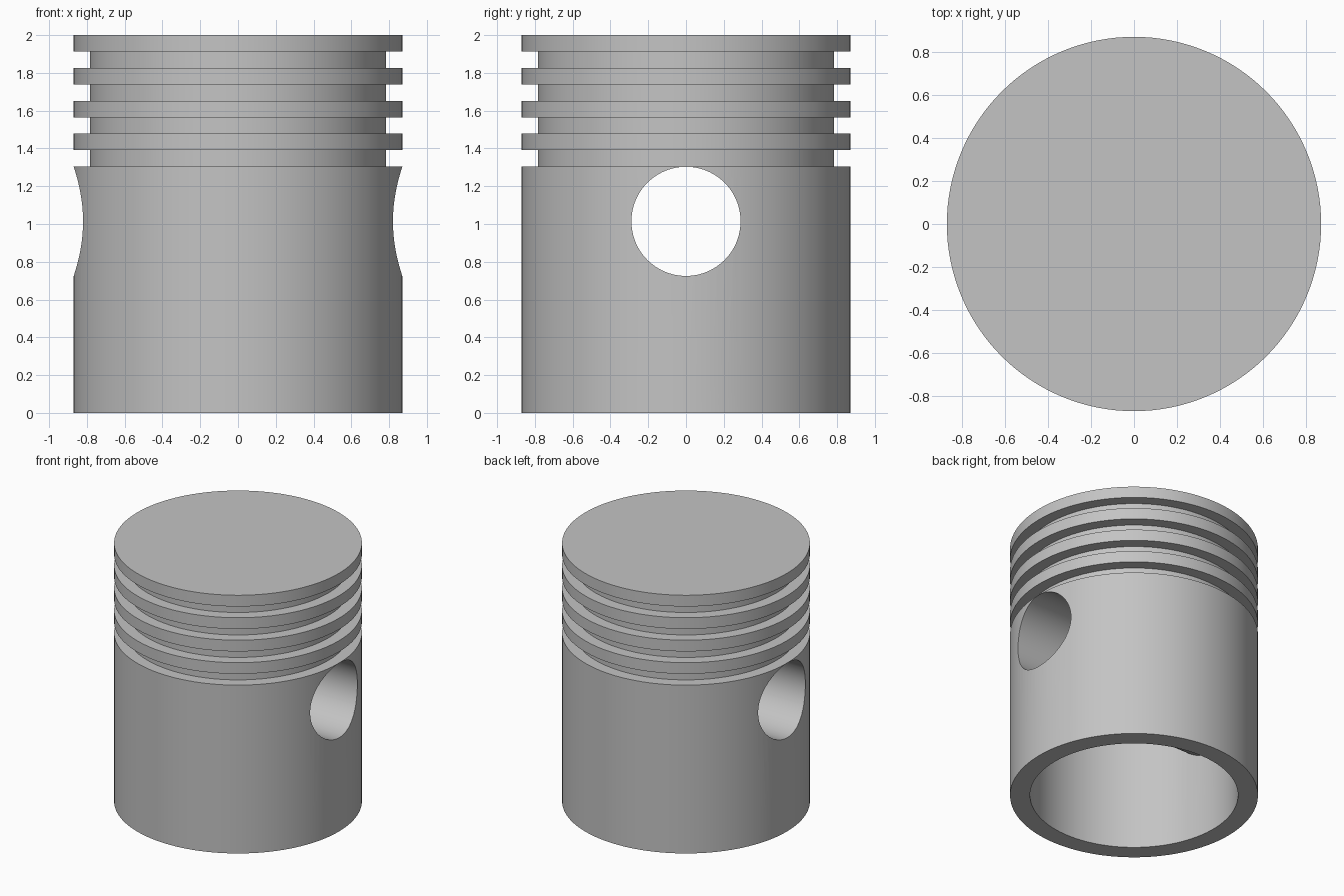
import bpy
import bmesh
import math
from mathutils import Matrix

if "Cube" in bpy.data.objects:
    bpy.data.objects.remove(bpy.data.objects["Cube"])

RADIUS, GROOVE_R, INNER_R = 0.87, 0.783, 0.73
HEIGHT, BAND, CEILING = 2.0, 0.087, 1.86
PIN_Z, BORE_R, BOSS_R = 1.014, 0.289, 0.39

metal = bpy.data.materials.new("grey_metal")
metal.use_nodes = True
colour = (0.55, 0.55, 0.55, 1)
metal.diffuse_color = colour
metal.node_tree.nodes["Principled BSDF"].inputs["Base Color"].default_value = colour


def add_object(name, bm):
    bmesh.ops.recalc_face_normals(bm, faces=bm.faces)
    mesh = bpy.data.meshes.new(name)
    bm.to_mesh(mesh)
    bm.free()
    mesh.materials.append(metal)
    obj = bpy.data.objects.new(name, mesh)
    bpy.context.collection.objects.link(obj)
    return obj


def lathe(name, profile, steps=128):
    bm = bmesh.new()
    verts = [bm.verts.new((r, 0, z)) for r, z in profile]
    edges = [bm.edges.new(pair) for pair in zip(verts, verts[1:])]
    bmesh.ops.spin(bm, geom=verts + edges, cent=(0, 0, 0), axis=(0, 0, 1),
                   angle=math.tau, steps=steps, use_duplicate=False)
    bmesh.ops.remove_doubles(bm, verts=bm.verts, dist=0.0001)
    return add_object(name, bm)


def pin_cylinder(name, radius, length):
    bm = bmesh.new()
    place = Matrix.Translation((0, 0, PIN_Z)) @ Matrix.Rotation(math.pi / 2, 4, 'Y')
    bmesh.ops.create_cone(bm, cap_ends=True, segments=96, radius1=radius,
                          radius2=radius, depth=length, matrix=place)
    return add_object(name, bm)


def combine(target, tool, operation):
    mod = target.modifiers.new(tool.name, 'BOOLEAN')
    mod.operation = operation
    mod.solver = 'EXACT'
    mod.object = tool
    bpy.context.view_layer.objects.active = target
    bpy.ops.object.modifier_apply(modifier=mod.name)
    bpy.data.objects.remove(tool)


# Hollow body: flat crown, four ring grooves, skirt and open underside
profile = [(0, HEIGHT), (RADIUS, HEIGHT)]
for i in range(4):
    top = HEIGHT - BAND * (2 * i + 1)
    profile += [(RADIUS, top), (GROOVE_R, top),
                (GROOVE_R, top - BAND), (RADIUS, top - BAND)]
profile += [(RADIUS, 0), (INNER_R, 0), (INNER_R, CEILING), (0, CEILING)]
body = lathe("piston_body", profile)

# Pin boss across the inside, then the bore right through it
combine(body, pin_cylinder("pin_boss", BOSS_R, 1.47), 'UNION')
combine(body, pin_cylinder("pin_bore", BORE_R, 2.2), 'DIFFERENCE')

# Smooth walls with crisp edges
bpy.ops.object.select_all(action='DESELECT')
body.select_set(True)
bpy.context.view_layer.objects.active = body
bpy.ops.object.shade_smooth_by_angle(angle=math.radians(30))
